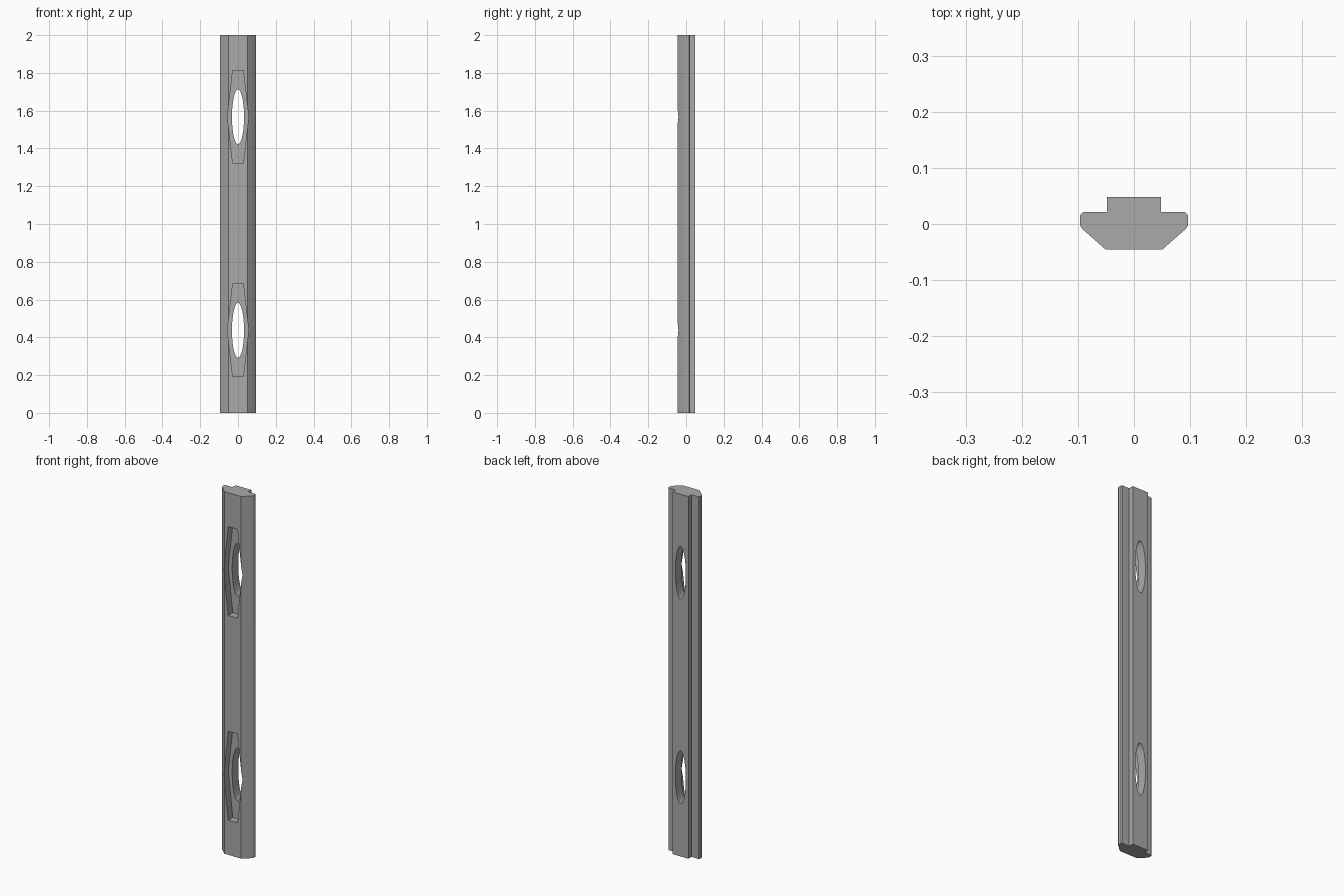
import bpy
import bmesh
from math import cos, sin, pi, radians

if "Cube" in bpy.data.objects:
    bpy.data.objects.remove(bpy.data.objects["Cube"])

steel = bpy.data.materials.new("grey steel")
steel.use_nodes = True
colour = (0.4, 0.4, 0.4, 1)
steel.diffuse_color = colour
steel.node_tree.nodes["Principled BSDF"].inputs["Base Color"].default_value = colour


def prism(name, points, offset):
    """Extrude a closed outline by an offset vector."""
    bm = bmesh.new()
    face = bm.faces.new([bm.verts.new(p) for p in points])
    top = bmesh.ops.extrude_face_region(bm, geom=[face])["geom"]
    verts = [g for g in top if isinstance(g, bmesh.types.BMVert)]
    bmesh.ops.translate(bm, verts=verts, vec=offset)
    bmesh.ops.recalc_face_normals(bm, faces=bm.faces)
    mesh = bpy.data.meshes.new(name)
    bm.to_mesh(mesh)
    bm.free()
    mesh.materials.append(steel)
    obj = bpy.data.objects.new(name, mesh)
    bpy.context.collection.objects.link(obj)
    return obj


def oval(rx, rz, z, y, count, turn=0):
    """Stretched regular outline in the xz plane."""
    angles = [2 * pi * i / count + turn for i in range(count)]
    return [(rx * cos(a), y, z + rz * sin(a)) for a in angles]


# Stepped bar with chamfered front
half = [(0.051, -0.045), (0.092, -0.009), (0.096, -0.003), (0.096, 0.016),
        (0.091, 0.021), (0.048, 0.021), (0.048, 0.048)]
outline = half + [(-x, y) for x, y in reversed(half)]
bar = prism("slot_bar", [(x, y, 0) for x, y in outline], (0, 0, 2))

# Hexagonal recesses and through holes
cutters = []
for z in (0.437, 1.567):
    cutters.append(prism("recess_cutter", oval(0.056, 0.283, z, -0.1, 6), (0, 0.095, 0)))
    cutters.append(prism("hole_cutter", oval(0.032, 0.145, z, -0.1, 48), (0, 0.2, 0)))

bpy.context.view_layer.objects.active = bar
bar.select_set(True)
for cutter in cutters:
    cutter.hide_render = True
    mod = bar.modifiers.new("cut", "BOOLEAN")
    mod.operation = "DIFFERENCE"
    mod.solver = "EXACT"
    mod.object = cutter
    bpy.ops.object.modifier_apply(modifier=mod.name)
for cutter in cutters:
    bpy.data.objects.remove(cutter)

bpy.ops.object.shade_smooth_by_angle(angle=radians(25))
